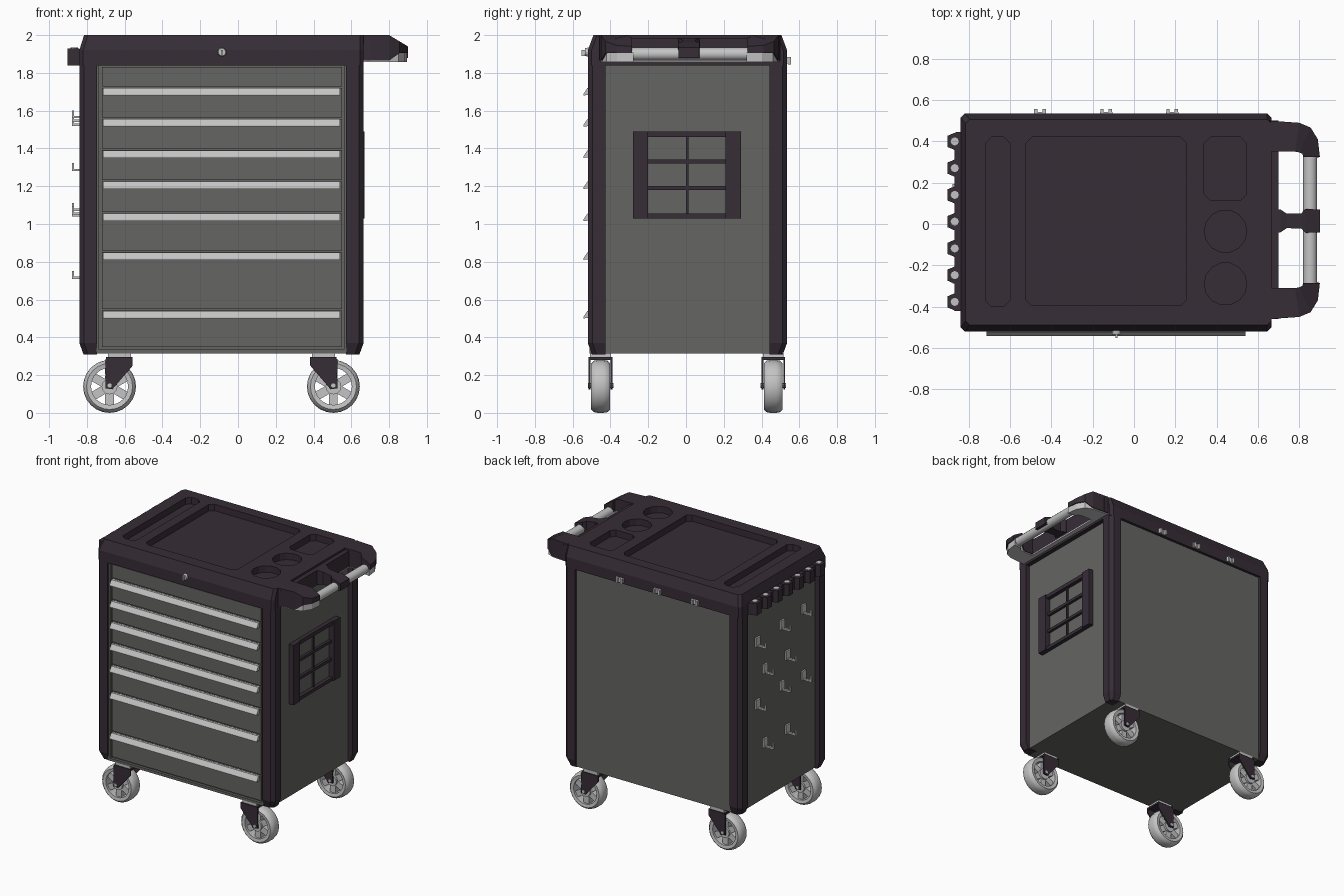
import bpy, bmesh, math
from mathutils import Matrix, Vector

if "Cube" in bpy.data.objects:
    bpy.data.objects.remove(bpy.data.objects["Cube"])


def mat(name, c):
    m = bpy.data.materials.new(name)
    m.diffuse_color = (*c, 1)
    m.use_nodes = True
    m.node_tree.nodes["Principled BSDF"].inputs["Base Color"].default_value = m.diffuse_color
    return m


DARK = mat("dark plum plastic", (0.037, 0.026, 0.037))
GREY = mat("panel grey", (0.13, 0.13, 0.125))
LIGHT = mat("light metal", (0.55, 0.55, 0.55))
CX = -0.0875  # centre line of the cabinet


def finish(name, bm, m, smooth=False):
    bmesh.ops.recalc_face_normals(bm, faces=bm.faces)
    me = bpy.data.meshes.new(name)
    bm.to_mesh(me)
    bm.free()
    me.materials.append(m)
    ob = bpy.data.objects.new(name, me)
    bpy.context.collection.objects.link(ob)
    if smooth:
        bpy.context.view_layer.objects.active = ob
        ob.select_set(True)
        bpy.ops.object.shade_smooth_by_angle(angle=math.radians(35))
        ob.select_set(False)
    return ob


def add_box(bm, x0, x1, y0, y1, z0, z1):
    s = Matrix.Diagonal((x1 - x0, y1 - y0, z1 - z0, 1))
    t = Matrix.Translation(((x0 + x1) / 2, (y0 + y1) / 2, (z0 + z1) / 2))
    return bmesh.ops.create_cube(bm, size=1, matrix=t @ s)["verts"]


def box(name, m, *dims):
    bm = bmesh.new()
    add_box(bm, *dims)
    return finish(name, bm, m)


def add_loft(bm, sections, closed=False):
    """Join cross-sections of equal point count; cap the ends unless closed."""
    rings = [[bm.verts.new(p) for p in s] for s in sections]
    n = len(rings[0])
    pairs = list(zip(rings, rings[1:])) + ([(rings[-1], rings[0])] if closed else [])
    for a, b in pairs:
        for i in range(n):
            j = (i + 1) % n
            bm.faces.new((a[i], a[j], b[j], b[i]))
    if not closed:
        bm.faces.new(rings[0])
        bm.faces.new(rings[-1][::-1])


def loft(name, m, sections, closed=False):
    bm = bmesh.new()
    add_loft(bm, sections, closed)
    return finish(name, bm, m)


def chamfered(x0, x1, y0, y1, c, z):
    return [(x0 + c, y0, z), (x1 - c, y0, z), (x1, y0 + c, z), (x1, y1 - c, z),
            (x1 - c, y1, z), (x0 + c, y1, z), (x0, y1 - c, z), (x0, y0 + c, z)]


def circle(cx, cy, r, n, z):
    return [(cx + r * math.cos(2 * math.pi * i / n), cy + r * math.sin(2 * math.pi * i / n), z)
            for i in range(n)]


# Cabinet body
box("cabinet_body", GREY, -0.80, 0.63, -0.49, 0.515, 0.315, 1.88)

# Corner posts with chamfered outer edge and tapered foot
for sx, ex, nx in ((-1, -0.84, "left"), (1, 0.665, "right")):
    for sy, ey, ny in ((-1, -0.52, "front"), (1, 0.535, "back")):
        def plan(d, z):
            x, y, w, c = ex - sx * d, ey - sy * d, 0.093, 0.025
            ix, iy = ex - sx * w, ey - sy * w
            return [(ix, iy, z), (ix, y, z), (x - sx * c, y, z), (x, y - sy * c, z), (x, iy, z)]
        loft(f"{ny}_{nx}_post", DARK, [plan(0.022, 0.31), plan(0, 0.37), plan(0, 1.86)])

# Top slab with recessed trays
top = loft("top_slab", DARK, [chamfered(-0.84, 0.665, -0.52, 0.535, 0.02, 1.84),
                              chamfered(-0.84, 0.665, -0.52, 0.535, 0.02, 1.92),
                              chamfered(-0.815, 0.665, -0.49, 0.505, 0.02, 2.0)])
cut = bmesh.new()
for f in (lambda z: chamfered(-0.72, -0.60, -0.40, 0.42, 0.03, z),
          lambda z: chamfered(-0.525, 0.255, -0.395, 0.42, 0.03, z),
          lambda z: chamfered(0.34, 0.545, 0.115, 0.42, 0.03, z),
          lambda z: circle(0.443, -0.035, 0.103, 14, z),
          lambda z: circle(0.443, -0.29, 0.103, 14, z)):
    add_loft(cut, [f(1.95), f(2.05)])
cutter = finish("tray_cutter", cut, DARK)
mod = top.modifiers.new("trays", "BOOLEAN")
mod.object, mod.operation, mod.solver = cutter, "DIFFERENCE", "EXACT"
bpy.context.view_layer.objects.active = top
bpy.ops.object.modifier_apply(modifier="trays")
bpy.data.objects.remove(cutter)

# Drawer fronts, each with a wedge-shaped pull
pulls = [1.70, 1.535, 1.37, 1.205, 1.035, 0.83, 0.52]
edges = [1.835] + [z + 0.025 for z in pulls] + [0.345]
bm = bmesh.new()
for a, b in zip(edges, edges[1:]):
    add_box(bm, -0.72, 0.55, -0.507, -0.48, b + 0.004, a - 0.004)
finish("drawer_fronts", bm, GREY)
bm = bmesh.new()
for z in pulls:
    add_loft(bm, [[(x, -0.50, z + 0.02), (x, -0.522, z + 0.02), (x, -0.543, z - 0.012),
                   (x, -0.543, z - 0.02), (x, -0.50, z - 0.014)] for x in (-0.715, 0.54)])
finish("drawer_pulls", bm, LIGHT)
bm = bmesh.new()
for d in ((-0.75, -0.735, -0.51, -0.48, 0.32, 1.84), (0.56, 0.575, -0.51, -0.48, 0.32, 1.84),
          (-0.75, 0.575, -0.51, -0.48, 0.315, 0.335)):
    add_box(bm, *d)
finish("drawer_surround", bm, GREY)

# Lock on the front and clips on the back
bm = bmesh.new()
turn = Matrix.Rotation(math.pi / 2, 4, "X")
bmesh.ops.create_cone(bm, cap_ends=True, segments=12, radius1=0.024, radius2=0.02, depth=0.02,
                      matrix=Matrix.Translation((-0.085, -0.526, 1.91)) @ turn)
add_box(bm, -0.09, -0.08, -0.553, -0.53, 1.89, 1.922)
finish("lock", bm, LIGHT)
bm = bmesh.new()
for x in (-0.455, -0.135, 0.185):
    add_box(bm, x - 0.03, x + 0.03, 0.53, 0.542, 1.85, 1.885)
    for s in (-0.02, 0.02):
        add_box(bm, x + s - 0.008, x + s + 0.008, 0.54, 0.557, 1.845, 1.885)
finish("back_clips", bm, LIGHT)

# Push handle: two curved arms, middle bracket, grey underside and bar
outer = [(0.66, 0.48), (0.80, 0.47), (0.855, 0.447), (0.89, 0.39), (0.90, 0.305)]
inner = [(0.66, 0.33), (0.78, 0.33), (0.80, 0.327), (0.815, 0.32), (0.82, 0.305)]


def arm(sy, inset, bottom, upper):
    rows = []
    for (ox, oy), (ix, iy) in zip(outer, inner):
        o, i = (ox - inset, 0.02 + sy * (oy - inset)), (ix + inset, 0.02 + sy * (iy + inset))
        rows.append([(*o, bottom(ox)), (*i, bottom(ox)), (*i, upper(ix)), (*o, upper(ox))])
    return rows


for sy, n in ((-1, "front"), (1, "back")):
    loft(f"{n}_handle_arm", DARK, arm(sy, 0, lambda x: 1.865 if x < 0.81 else 1.905,
                                      lambda x: 2.0 - max(0, x - 0.8) * 0.6))
    loft(f"{n}_arm_underside", LIGHT, arm(sy, 0.006, lambda x: 1.857, lambda x: 1.908))
loft("handle_bracket", DARK, [[(x, 0.015 - w, 1.88), (x, 0.015 + w, 1.88), (x, 0.015 + w, z),
                               (x, 0.015 - w, z)] for x, w, z in
                              ((0.66, 0.06, 1.985), (0.71, 0.055, 1.985), (0.74, 0.035, 1.975),
                               (0.81, 0.037, 1.965), (0.83, 0.058, 1.96), (0.90, 0.055, 1.935))])
box("handle_root", DARK, 0.655, 0.70, -0.46, 0.50, 1.865, 1.985)
box("handle_root_underside", LIGHT, 0.65, 0.70, -0.44, 0.48, 1.857, 1.866)
bm = bmesh.new()
bmesh.ops.create_cone(bm, cap_ends=True, segments=12, radius1=0.034, radius2=0.034, depth=0.64,
                      matrix=Matrix.Translation((0.853, 0.02, 1.9)) @ turn)
finish("handle_bar", bm, LIGHT, True)

# Tool rail on the left with seven sockets
box("tool_rail", DARK, -0.87, -0.83, -0.42, 0.44, 1.845, 1.925)
sockets, rims = bmesh.new(), bmesh.new()
for i in range(7):
    y = 0.40 - i * 0.1295
    add_loft(sockets, [[(-0.84, y - 0.045, z), (-0.86, y - 0.045, z), (-0.903, y - 0.027, z),
                        (-0.903, y + 0.027, z), (-0.86, y + 0.045, z), (-0.84, y + 0.045, z)]
                       for z in (1.84, 1.93)])
    add_loft(rims, [circle(-0.868, y, 0.02, 8, z) for z in (1.92, 1.934)])
finish("rail_sockets", sockets, DARK)
finish("socket_rims", rims, LIGHT)

# Hooks on the left panel
bm = bmesh.new()
for y, z in ((0.275, 1.55), (-0.02, 1.57), (-0.28, 1.59), (0.185, 1.31), (-0.09, 1.31),
             (0.275, 1.07), (-0.02, 1.1), (-0.28, 1.08), (0.185, 0.74), (-0.09, 0.74)):
    add_box(bm, -0.812, -0.797, y - 0.025, y + 0.025, z - 0.03, z + 0.04)
    add_box(bm, -0.87, -0.80, y - 0.008, y + 0.008, z - 0.03, z - 0.018)
    add_box(bm, -0.878, -0.868, y - 0.008, y + 0.008, z - 0.03, z + 0.012)
finish("panel_hooks", bm, LIGHT)

# Rack frame on the right panel
bm = bmesh.new()
for y0, y1, z0, z1, x in ((-0.28, -0.20, 1.03, 1.49, 0.67), (0.21, 0.29, 1.03, 1.49, 0.67),
                          (-0.2, 0.21, 1.46, 1.49, 0.66), (-0.2, 0.21, 1.03, 1.055, 0.66),
                          (-0.2, 0.21, 1.32, 1.342, 0.65), (-0.2, 0.21, 1.18, 1.202, 0.65),
                          (0.0, 0.012, 1.05, 1.47, 0.645)):
    add_box(bm, 0.62, x, y0, y1, z0, z1)
finish("side_rack", bm, DARK)


# Casters
def caster(name, sx, y):
    wx, px, zc = CX + sx * 0.5925, CX + sx * 0.54, 0.14
    bm = bmesh.new()
    # tyre ring, hub and spokes
    prof = [(0.098, -0.046), (0.122, -0.05), (0.136, -0.036), (0.14, -0.015), (0.14, 0.015),
            (0.136, 0.036), (0.122, 0.05), (0.098, 0.046)]
    secs = []
    for i in range(24):
        a = math.tau * i / 24
        secs.append([(wx + r * math.cos(a), y + w, zc + r * math.sin(a)) for r, w in prof])
    add_loft(bm, secs, True)
    bmesh.ops.create_cone(bm, cap_ends=True, segments=12, radius1=0.042, radius2=0.042,
                          depth=0.09, matrix=Matrix.Translation((wx, y, zc)) @ turn)
    for i in range(6):
        vs = add_box(bm, 0.03, 0.108, -0.03, 0.03, -0.023, 0.023)
        m = Matrix.Translation((wx, y, zc)) @ Matrix.Rotation(math.tau * (i + 0.5) / 6, 4, "Y")
        bmesh.ops.transform(bm, matrix=m, verts=vs)
    finish(name + "_wheel", bm, LIGHT, True)
    # fork cheeks and bridge
    bm = bmesh.new()
    for s in (-1, 1):
        add_loft(bm, [[(px - sx * 0.07, yy, 0.285), (px + sx * 0.075, yy, 0.285),
                       (wx + sx * 0.02, yy, 0.20), (wx + sx * 0.022, yy, 0.13),
                       (wx - sx * 0.015, yy, 0.125), (px - sx * 0.07, yy, 0.25)]
                      for yy in (y + s * 0.053, y + s * 0.063)])
    add_box(bm, px - 0.07, px + 0.07, y - 0.063, y + 0.063, 0.281, 0.295)
    finish(name + "_fork", bm, DARK)
    # mounting plate and axle
    bm = bmesh.new()
    add_box(bm, px - 0.06, px + 0.06, y - 0.055, y + 0.055, 0.295, 0.318)
    bmesh.ops.create_cone(bm, cap_ends=True, segments=8, radius1=0.012, radius2=0.012,
                          depth=0.136, matrix=Matrix.Translation((wx, y, zc + 0.005)) @ turn)
    finish(name + "_mount", bm, LIGHT)


for sx, nx in ((-1, "left"), (1, "right")):
    for y, ny in ((-0.452, "front"), (0.462, "back")):
        caster(f"{ny}_{nx}_caster", sx, y)
